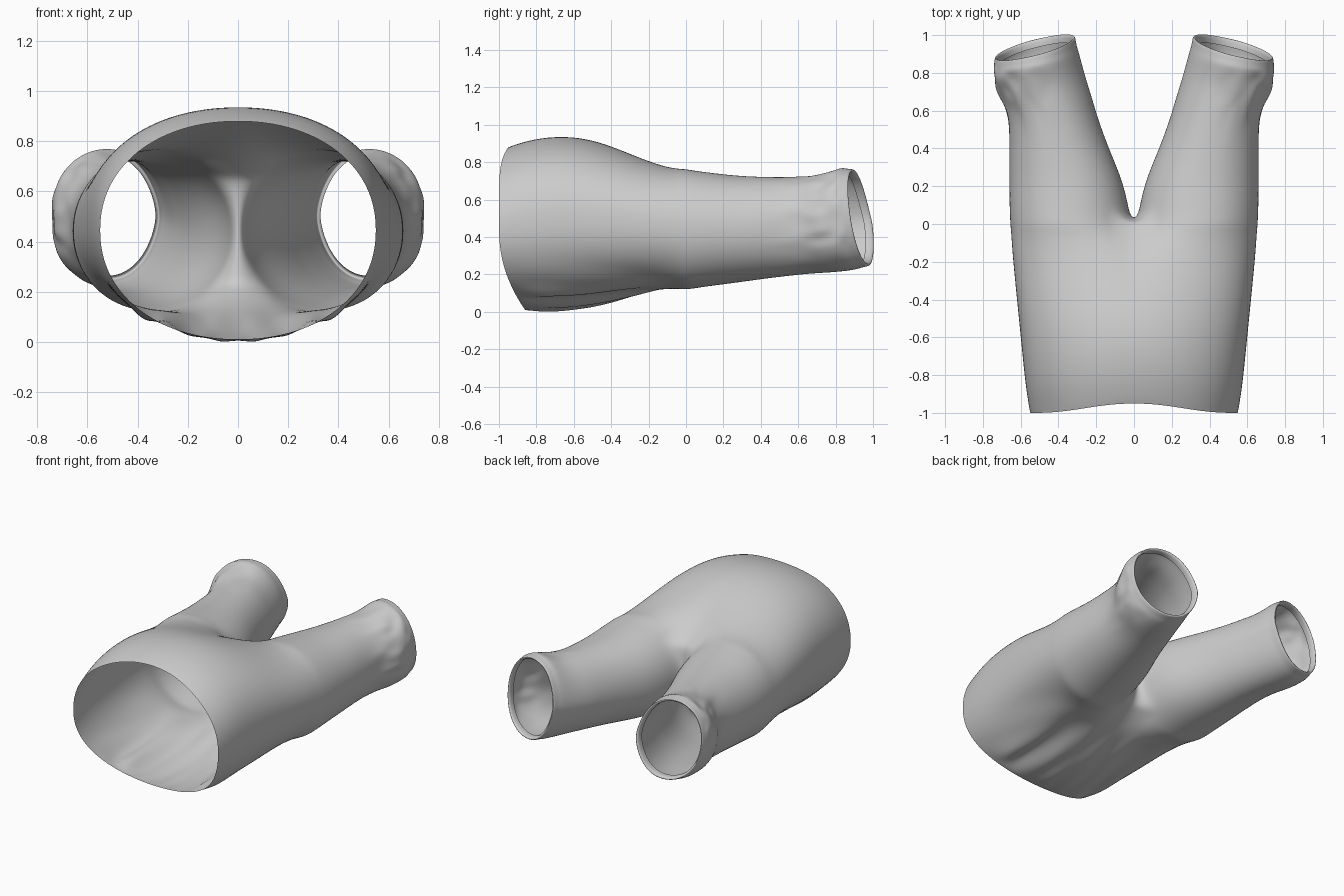
import bpy, bmesh, math, random

if "Cube" in bpy.data.objects:
    bpy.data.objects.remove(bpy.data.objects["Cube"])

random.seed(4)
M, K = 32, 7                      # outer segments, inner-leg points
A = math.radians(140)             # where the inner leg meets the outer arc


def leg_point(a, xi, xo, zt, zb, point=0.95):
    """Oval leg outline; point > 1 narrows the inner side."""
    c, s = math.cos(a), math.sin(a)
    x = (xi + xo) / 2 + (xo - xi) / 2 * math.copysign(abs(c) ** 0.95, c)
    e = 0.95 if c > 0 else 0.95 + (point - 0.95) * abs(c) ** 0.5
    z = (zt + zb) / 2 + (zt - zb) / 2 * math.copysign(abs(s) ** e, s)
    return x, z


def torso_ring(y, w, zt, zb, blend):
    """Half outline from top centre, round the hip, to bottom centre."""
    pts = []
    fade = max(0, (-0.35 - y) / 0.65)
    for i in range(M + 1):
        t = i / M
        a = math.pi * (0.5 - t)
        c, s = max(0, math.cos(a)), math.sin(a)
        x = w * c ** 0.95
        e = 0.93 if s < 0 or y < -0.96 else 0.86
        z = (zt + zb) / 2 + (zt - zb) / 2 * math.copysign(abs(s) ** e, s)
        if s < 0 and -0.97 < y < -0.2:            # folds under the seat
            z += 0.03 * math.exp(-((x - 0.29) / 0.05) ** 2)
            z -= 0.015 * math.exp(-((x - 0.38) / 0.05) ** 2)
            z += 0.012 * math.sin(x * 42 + y * 5) * s * s
        lx, lz = leg_point(A * (1 - 2 * t), 0.0, w, zt, zb)
        x, z = x + (lx - x) * blend, z + (lz - z) * blend
        if i in (0, M):
            x = 0
        yy = y + fade * (0.05 * s ** 6 if s > 0 else 0.14 * s * s)
        pts.append((max(0, x), yy, z))
    return pts


def leg_ring(y, xi, xo, zt, zb, tilt=0, rough=0):
    """Closed leg outline; tilt slants it towards the hem."""
    angles = [A * (1 - 2 * i / M) for i in range(M + 1)]
    gap = 2 * math.pi - 2 * A
    angles += [-A - gap * (j + 1) / (K + 1) for j in range(K)]
    pts = []
    for a in angles:
        x, z = leg_point(a, xi, xo, zt, zb, 0.95 + 0.25 * tilt)
        r = random.uniform(-rough, rough * 0.5) * max(0, math.cos(a - 0.4))
        yy = y - tilt * (0.055 * math.cos(a) + 0.042 * math.sin(a))
        pts.append((x + r * math.cos(a), yy, z + r * math.sin(a)))
    return pts


# y, half width, top, bottom, blend towards leg shape
torso = [(-1, .55, .88, .01, 0), (-.97, .556, .892, .006, 0),
         (-.85, .575, .925, .0, 0), (-.7, .59, .94, .008, 0),
         (-.55, .605, .928, .025, 0), (-.4, .62, .89, .05, .03),
         (-.25, .635, .84, .08, .15), (-.14, .645, .805, .098, .36),
         (-.06, .65, .78, .11, .68), (-.005, .655, .765, .118, 1)]
# y, inner x, outer x, top, bottom, tilt, wrinkle
legs = [(.05, .022, .658, .755, .126, 0, 0), (.13, .036, .66, .745, .138, 0, 0),
        (.25, .068, .66, .73, .153, 0, 0),
        (.4, .135, .66, .722, .175, .1, 0), (.54, .19, .662, .72, .193, .3, .003),
        (.64, .222, .685, .725, .204, .5, .012), (.70, .243, .71, .73, .208, .6, .018),
        (.76, .262, .733, .738, .212, .7, .02), (.82, .28, .748, .755, .218, .8, .02),
        (.87, .295, .75, .772, .226, .9, .012), (.895, .304, .742, .766, .236, .95, 0),
        (.93, .31, .738, .765, .243, 1, 0), (.937, .314, .734, .76, .249, 1, 0),
        (.93, .328, .722, .746, .263, 1, 0), (.89, .328, .722, .746, .262, 1, 0)]

bm = bmesh.new()


def bridge(r0, r1, closed):
    n = len(r0)
    for i in range(n if closed else n - 1):
        j = (i + 1) % n
        bm.faces.new((r0[i], r0[j], r1[j], r1[i]))


# Hips and seat
prev = None
for row in torso:
    ring = [bm.verts.new(p) for p in torso_ring(*row)]
    if prev:
        bridge(prev, ring, False)
    prev = ring

# Crotch seam closes the half outline into a full leg loop
top, bottom = prev[0].co.z, prev[-1].co.z
for j in range(K):
    t = (j + 1) / (K + 1)
    prev.append(bm.verts.new((0, .03 * math.sin(math.pi * t),
                              bottom + (top - bottom) * t)))

# Leg with turned-in hem
for row in legs:
    ring = [bm.verts.new(p) for p in leg_ring(*row)]
    bridge(prev, ring, True)
    prev = ring

bmesh.ops.recalc_face_normals(bm, faces=bm.faces)
# make sure the cloth faces outward
bm.faces.ensure_lookup_table()
side = max(bm.faces, key=lambda f: f.calc_center_median().x)
if side.normal.x < 0:
    bmesh.ops.reverse_faces(bm, faces=bm.faces)

mesh = bpy.data.meshes.new("trousers")
bm.to_mesh(mesh)
bm.free()
trousers = bpy.data.objects.new("trousers", mesh)
bpy.context.collection.objects.link(trousers)
for p in mesh.polygons:
    p.use_smooth = True

# Mirror to the other leg, then smooth
mirror = trousers.modifiers.new("mirror", 'MIRROR')
mirror.use_clip = True
mirror.merge_threshold = 0.0005
sub = trousers.modifiers.new("smooth", 'SUBSURF')
sub.levels = sub.render_levels = 2
